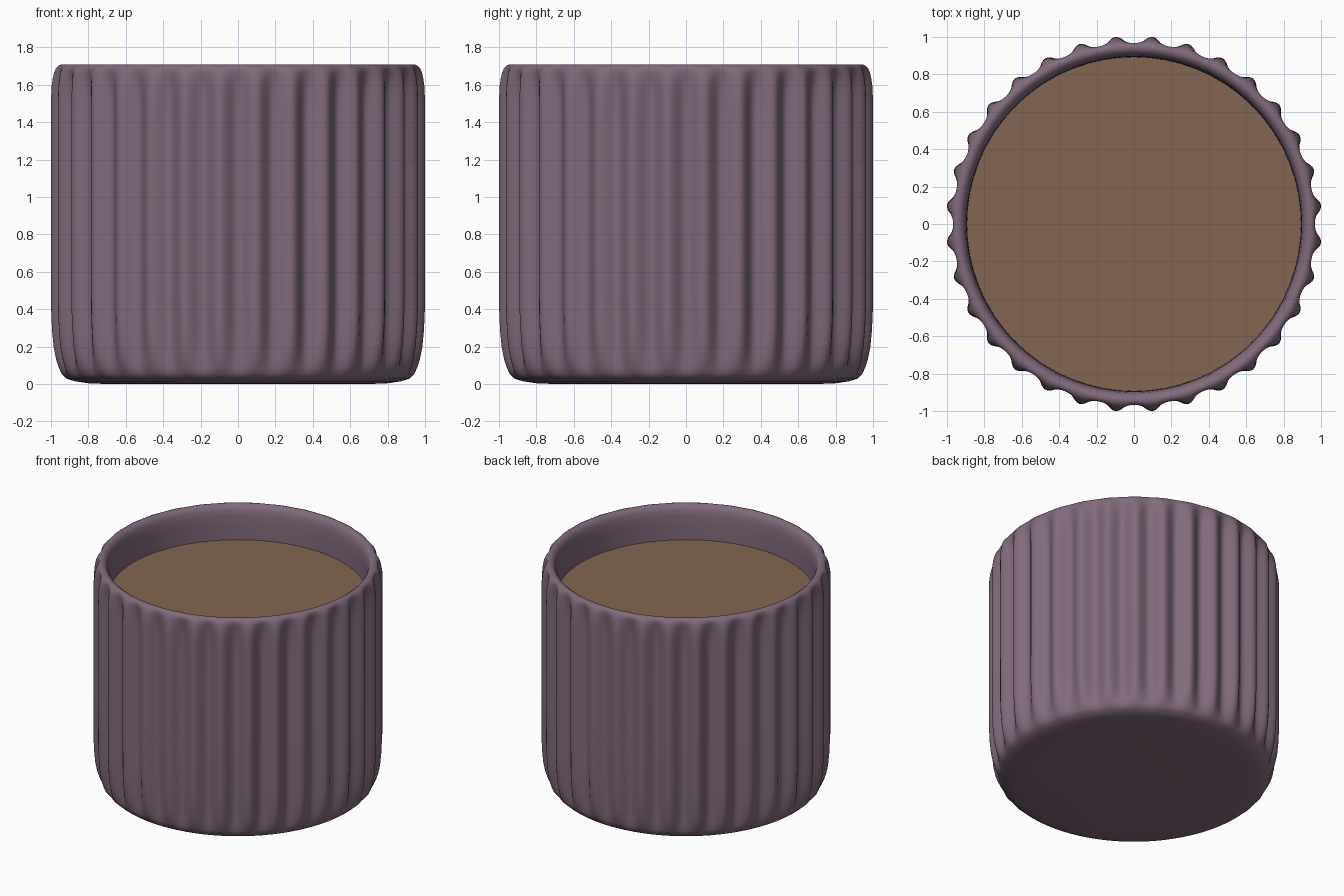
import bpy, bmesh, math

if "Cube" in bpy.data.objects:
    bpy.data.objects.remove(bpy.data.objects["Cube"])

FLUTES = 32
SEGS = FLUTES * 12
AMP = 0.028


def material(name, color):
    m = bpy.data.materials.new(name)
    m.diffuse_color = color
    m.use_nodes = True
    m.node_tree.nodes["Principled BSDF"].inputs["Base Color"].default_value = m.diffuse_color
    return m


def revolve(name, profile, mat):
    """Spin (radius, z, flute strength) points around z; both ends are capped."""
    bm = bmesh.new()
    rings = []
    for r, z, w in profile:
        ring = []
        for i in range(SEGS):
            a = 2 * math.pi * i / SEGS
            rr = r - w * AMP * math.cos(FLUTES * a)
            ring.append(bm.verts.new((rr * math.cos(a), rr * math.sin(a), z)))
        rings.append(ring)
    for lo, hi in zip(rings, rings[1:]):
        for i in range(SEGS):
            j = (i + 1) % SEGS
            bm.faces.new((lo[i], lo[j], hi[j], hi[i]))
    bm.faces.new(rings[0][::-1])
    bm.faces.new(rings[-1])
    me = bpy.data.meshes.new(name)
    bm.to_mesh(me)
    bm.free()
    ob = bpy.data.objects.new(name, me)
    bpy.context.collection.objects.link(ob)
    me.materials.append(mat)
    bpy.context.view_layer.objects.active = ob
    ob.select_set(True)
    bpy.ops.object.shade_smooth_by_angle(angle=math.radians(50))
    ob.select_set(False)
    return ob


# Fluted pot: underside, rounded foot, fluted wall, rolled rim, inner wall, floor
pot_profile = [
    (0.70, 0.0, 0), (0.80, 0.004, 0), (0.87, 0.014, 0), (0.92, 0.030, 0),
    (0.942, 0.052, 0.1), (0.953, 0.085, 0.3), (0.960, 0.13, 0.6),
    (0.967, 0.20, 0.85), (0.972, 0.29, 0.97), (0.976, 0.40, 1),
    (0.977, 0.85, 1), (0.977, 1.40, 1), (0.977, 1.52, 0.97),
    (0.978, 1.59, 0.85), (0.978, 1.635, 0.6), (0.977, 1.665, 0.4),
    (0.973, 1.686, 0.2), (0.963, 1.701, 0.07), (0.947, 1.708, 0),
    (0.932, 1.706, 0), (0.915, 1.694, 0), (0.903, 1.672, 0),
    (0.896, 1.63, 0), (0.893, 1.56, 0), (0.892, 1.45, 0),
    (0.890, 0.40, 0), (0.87, 0.20, 0), (0.80, 0.12, 0),
]
revolve("pot", pot_profile, material("glaze", (0.22, 0.145, 0.20, 1)))

# Flat soil disc sitting below the rim
bpy.ops.mesh.primitive_circle_add(vertices=128, radius=0.892,
                                  fill_type='NGON', location=(0, 0, 1.45))
soil = bpy.context.object
soil.name = "soil"
soil.data.materials.append(material("earth", (0.235, 0.13, 0.085, 1)))
